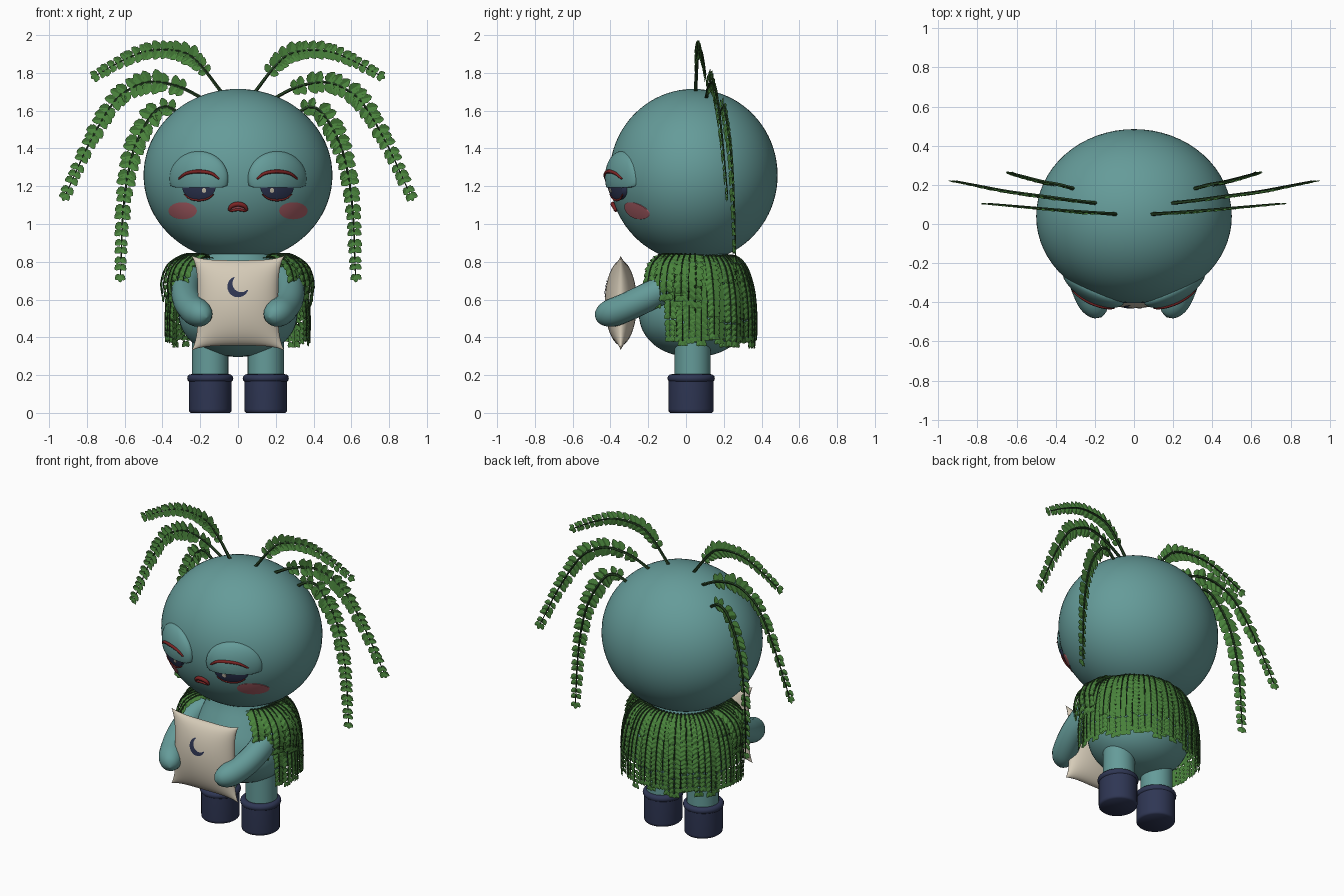
import bpy, bmesh, math, random
from mathutils import Vector as V

if "Cube" in bpy.data.objects:
    bpy.data.objects.remove(bpy.data.objects["Cube"])

random.seed(4)
sin, cos, pi = math.sin, math.cos, math.pi


def material(name, *rgb):
    m = bpy.data.materials.new(name)
    m.diffuse_color = (*rgb, 1)
    m.use_nodes = True
    m.node_tree.nodes["Principled BSDF"].inputs["Base Color"].default_value = m.diffuse_color
    return m


TEAL = material("teal skin", .13, .33, .32)
NAVY = material("navy", .028, .037, .088)
CREAM = material("cream cloth", .67, .60, .48)
LEAF = material("leaf green", .068, .23, .045)
STEM = material("dark stem green", .018, .05, .016)
PINK = material("blush pink", .42, .12, .14)
RED = material("dark red", .20, .018, .018)


def finish(name, bm, mats, smooth=True, fix=True):
    if fix:
        bmesh.ops.recalc_face_normals(bm, faces=bm.faces)
    me = bpy.data.meshes.new(name)
    bm.to_mesh(me)
    bm.free()
    for m in mats:
        me.materials.append(m)
    ob = bpy.data.objects.new(name, me)
    bpy.context.collection.objects.link(ob)
    if smooth:
        bpy.ops.object.select_all(action='DESELECT')
        ob.select_set(True)
        bpy.context.view_layer.objects.active = ob
        bpy.ops.object.shade_smooth_by_angle(angle=math.radians(50))
    return ob


def spline(pts, n):
    """Catmull-Rom curve through pts, resampled to n evenly spaced points."""
    p = [V(q) for q in pts]
    p = [2 * p[0] - p[1]] + p + [2 * p[-1] - p[-2]]
    d = []
    for a, b, c, e in zip(p, p[1:], p[2:], p[3:]):
        for k in range(20):
            t = k / 20
            d.append(.5 * (2 * b + (c - a) * t + (2 * a - 5 * b + 4 * c - e) * t * t
                           + (3 * b - a - 3 * c + e) * t ** 3))
    d.append(p[-2])
    acc = [0]
    for a, b in zip(d, d[1:]):
        acc.append(acc[-1] + (b - a).length)
    out, j = [], 0
    for i in range(n):
        s = acc[-1] * i / (n - 1)
        while j < len(d) - 2 and acc[j + 1] < s:
            j += 1
        out.append(d[j].lerp(d[j + 1], min(1, (s - acc[j]) / (acc[j + 1] - acc[j]))))
    return out


def tangent(path, i):
    return (path[min(i + 1, len(path) - 1)] - path[max(i - 1, 0)]).normalized()


def tube(bm, path, radii, ref, sides=12, mat=0):
    rings = []
    for i, (p, r) in enumerate(zip(path, radii)):
        t = tangent(path, i)
        a = t.cross(V(ref)).normalized()
        b = t.cross(a)
        rings.append([bm.verts.new(p + r * (a * cos(2 * pi * k / sides) + b * sin(2 * pi * k / sides)))
                      for k in range(sides)])
    for A, B in zip(rings, rings[1:]):
        for k in range(sides):
            m = (k + 1) % sides
            bm.faces.new((A[k], A[m], B[m], B[k])).material_index = mat
    for r in (rings[0], rings[-1]):
        bm.faces.new(r).material_index = mat


def lathe(name, mat, profile, at, sy=1, n=48):
    bm = bmesh.new()
    rings = [[bm.verts.new((at[0] + r * cos(2 * pi * k / n), at[1] + sy * r * sin(2 * pi * k / n), z))
              for k in range(n)] for r, z in profile]
    for A, B in zip(rings, rings[1:]):
        for k in range(n):
            bm.faces.new((A[k], A[(k + 1) % n], B[(k + 1) % n], B[k]))
    bm.faces.new(rings[0])
    bm.faces.new(rings[-1])
    return finish(name, bm, [mat])


# Head and pear-shaped body
HC, HR = V((0, .04, 1.258)), V((.5, .445, .457))
bm = bmesh.new()
bmesh.ops.create_uvsphere(bm, u_segments=64, v_segments=40, radius=1)
for v in bm.verts:
    v.co = HC + V((v.co.x * HR.x, v.co.y * HR.y, v.co.z * HR.z))
finish("head", bm, [TEAL])
body = spline([(.004, 0, .295), (.12, 0, .31), (.22, 0, .355), (.29, 0, .43), (.315, 0, .52),
               (.30, 0, .62), (.255, 0, .72), (.205, 0, .82), (.18, 0, .9)], 28)
lathe("body", TEAL, [(p.x, p.z) for p in body], (0, .04), .92)

# Legs, boots, boot cuffs and arms
for s, side in ((-1, "left"), (1, "right")):
    lathe(side + "_leg", TEAL, [(.096, .1), (.096, .45)], (s * .147, .035), n=32)
    lathe(side + "_boot", NAVY, [(.104, 0), (.112, .008), (.113, .02), (.113, .17)], (s * .147, .027), 1.06, 32)
    lathe(side + "_boot_cuff", NAVY, [(.1 + .022 * cos(a * pi / 6), .183 + .022 * sin(a * pi / 6))
                                      for a in range(-5, 6)], (s * .147, .027), 1.03, 32)
    bm = bmesh.new()
    n = 41
    path = spline([(s * .23, .05, .73), (s * .272, -.08, .675), (s * .272, -.22, .605),
                   (s * .235, -.35, .545), (s * .165, -.475, .505)], n)
    radii = [.076 * math.sqrt(max(.002, 1 - max(0, (i - 32) / 8, (5 - i) / 5) ** 2)) for i in range(n)]
    tube(bm, path, radii, (1, 0, 0), 20)
    finish(side + "_arm", bm, [TEAL])


# Pillow with pinched edges, and a crescent lying on its front
def puff(u, v):
    return .085 * (max(0, 1 - u * u) * max(0, 1 - v * v)) ** .55


def pillow_point(u, v, sign, lift=0):
    return V((u * (.213 + .032 * v ** 4), -.345 + sign * (puff(u, v) + lift), .582 + v * (.226 + .024 * u ** 4)))


bm = bmesh.new()
G = 24
ease = [sin(pi / 2 * (2 * i / G - 1)) for i in range(G + 1)]
for sign in (-1, 1):
    g = [[bm.verts.new(pillow_point(u, v, sign)) for u in ease] for v in ease]
    for j in range(G):
        for i in range(G):
            bm.faces.new((g[j][i], g[j][i + 1], g[j + 1][i + 1], g[j + 1][i]))
bmesh.ops.remove_doubles(bm, verts=bm.verts, dist=.0005)
finish("pillow", bm, [CREAM])

bm = bmesh.new()
rows = []
for k in range(25):
    t = k / 24
    a = math.radians(110 + 230 * t)
    outer = V((.056 * cos(a), .056 * sin(a)))
    horn = [V((.056 * cos(math.radians(d)), .056 * sin(math.radians(d)))) for d in (110, 340)]
    b = math.radians(128 + 194 * t)
    inner = V((.017 + .046 * cos(b), .017 + .046 * sin(b)))
    inner = horn[0] if k == 0 else horn[1] if k == 24 else inner
    rows.append([bm.verts.new(pillow_point(q.x / .213, (q.y + .668 - .582) / .226, -1, .004))
                 for q in (outer, outer.lerp(inner, .5), inner)])
for A, B in zip(rows, rows[1:]):
    for k in (0, 1):
        bm.faces.new((A[k], B[k], B[k + 1], A[k + 1]))
bmesh.ops.remove_doubles(bm, verts=bm.verts, dist=.0002)
finish("pillow_crescent", bm, [NAVY], fix=False)


# Face: patches and tubes laid on the front of the head
def head_y(x, z):
    return HC.y - HR.y * math.sqrt(max(0, 1 - (x / HR.x) ** 2 - ((z - HC.z) / HR.z) ** 2))


def lid(x, z):
    return .045 * math.sqrt(max(0, 1 - ((abs(x) - .207) / .155) ** 2 - ((z - 1.24) / .145) ** 2))


def patch(name, mat, cx, cz, rx, rz, height, low=9, high=9, rings=8, n=48):
    """Ellipse cut flat below (low) and above (high) its centre, with a skirt into the head."""
    bm = bmesh.new()
    loops = []
    for k in range(rings + 2):
        loop = []
        for j in range(n):
            a = 2 * pi * j / n
            dz = rz * sin(a)
            f = min(1, (high if dz > 0 else low) / max(abs(dz), 1e-6))
            f *= max(.01, sin(pi / 2 * min(1, k / rings)))
            x, z = cx + rx * cos(a) * f, cz + dz * f
            loop.append(bm.verts.new((x, head_y(x, z) - (height(x, z) if k <= rings else -.01), z)))
        loops.append(loop)
    for A, B in zip(loops, loops[1:]):
        for j in range(n):
            m = (j + 1) % n
            bm.faces.new((A[j], B[j], B[m], A[m]))
    bm.faces.new(loops[0])
    finish(name, bm, [mat], fix=False)


def line(name, pts, r, height):
    bm = bmesh.new()
    path = [V((p.x, head_y(p.x, p.z) - height(p.x, p.z), p.z)) for p in spline(pts, 25)]
    tube(bm, path, [r * (.35 + .65 * sin(pi * i / 24) ** .5) for i in range(25)], (0, 1, 0), 8)
    finish(name, bm, [RED])


for s, side in ((-1, "left"), (1, "right")):
    c = s * .207
    patch(side + "_eyelid", TEAL, c, 1.24, .155, .145, lid, low=.047)
    patch(side + "_eye", NAVY, c, 1.195, .088, .066, lambda x, z: lid(x, z) * .8, high=.004)
    patch(side + "_eye_glint", CREAM, s * .18, 1.178, .012, .013, lambda x, z: lid(x, z) * .8 + .004, n=16)
    patch(side + "_cheek", PINK, s * .293, 1.07, .075, .045, lambda x, z: .005)
    line(side + "_upper_lid_line", [(c - .108, 0, 1.238), (c - .065, 0, 1.268), (c, 0, 1.278),
                                    (c + .065, 0, 1.268), (c + .108, 0, 1.238)], .010, lid)
    line(side + "_lower_lid_line", [(c - .08, 0, 1.158), (c - .045, 0, 1.134), (c, 0, 1.126),
                                    (c + .045, 0, 1.134), (c + .08, 0, 1.158)], .006, lambda x, z: lid(x, z) * .8)
patch("mouth", PINK, 0, 1.083, .034, .014, lambda x, z: .008, n=24)
line("upper_lip", [(-.048, 0, 1.07), (-.035, 0, 1.094), (0, 0, 1.105), (.035, 0, 1.094), (.048, 0, 1.07)],
     .013, lambda x, z: .008)
line("lower_lip", [(-.045, 0, 1.067), (0, 0, 1.076), (.045, 0, 1.067)], .008, lambda x, z: .008)


# Fern fronds: a dark stem with pairs of notched leaflets
EDGE = [(.08, .28), (.30, .50), (.36, .43), (.58, .47), (.64, .38), (.85, .24)]


def leaflet(bm, base, d, n, length, width):
    w = n.cross(d).normalized()
    mid = [bm.verts.new(base), bm.verts.new(base + d * length)]
    for s in (-1, 1):
        edge = [bm.verts.new(base + d * length * u + w * s * v * width - n * v * width * .3) for u, v in EDGE]
        bm.faces.new([mid[0]] + edge + [mid[1]] if s < 0 else [mid[1]] + edge[::-1] + [mid[0]])


def frond(bm, pts, pairs, length, width, stem, bare=0, normal=None, side=None, taper=.5):
    path = spline(pts, 60)
    ref = side if side else normal
    tube(bm, path, [stem * (1 - .7 * i / 59) for i in range(60)], ref, 5, 1)
    for k in range(pairs):
        t = bare + (1 - bare) * k / (pairs - 1)
        i = round(t * 59)
        T = tangent(path, i)
        S = side if side else normal.cross(T).normalized()
        N = S.cross(T).normalized()
        size = (1 - taper * t) * min(1, .65 + 2.5 * (t - bare)) * random.uniform(.92, 1.06)
        a = math.radians(70 - 22 * t + random.uniform(-5, 5))
        for s in (-1, 1):
            d = (T * cos(a) + S * s * sin(a) - N * .12).normalized()
            leaflet(bm, path[i], d, N, length * size, width * size)
    leaflet(bm, path[-1], tangent(path, 59), N, length * .5, width * .5)


HEAD_FRONDS = {
    "upper": ([(.09, .05, 1.70), (.19, .057, 1.83), (.27, .063, 1.90), (.38, .072, 1.922), (.5, .083, 1.91),
               (.63, .095, 1.855), (.745, .105, 1.79)], 19, .078, .068, .17),
    "middle": ([(.18, .105, 1.66), (.31, .12, 1.725), (.45, .14, 1.752), (.56, .155, 1.72), (.66, .17, 1.64),
                (.785, .195, 1.43), (.91, .22, 1.16)], 23, .084, .070, .12),
    "lower": ([(.29, .175, 1.57), (.38, .2, 1.62), (.46, .215, 1.57), (.555, .24, 1.38), (.605, .255, 1.1),
               (.622, .265, .73)], 23, .080, .068, .06)}
for label, (pts, pairs, ln, wd, bare) in HEAD_FRONDS.items():
    for s, side in ((-1, "left"), (1, "right")):
        bm = bmesh.new()
        run = V(pts[-1]) - V(pts[0])
        frond(bm, [(s * x, y, z) for x, y, z in pts], pairs, ln, wd, .010, bare,
              normal=V((s * run.y, -run.x, 0)).normalized())
        finish(f"{side}_{label}_head_frond", bm, [LEAF, STEM], smooth=False, fix=False)


# Leaf cape: hanging fronds round the back and sides, short ones over the shoulders
def cape_frond(bm, deg, profile, pairs, size):
    a = math.radians(deg)
    pts = [(r * sin(a), .04 + .86 * r * cos(a), z) for r, z in profile]
    frond(bm, pts, pairs, size, size * .85, .006, .04, side=V((cos(a), -sin(a), 0)), taper=.3)


bm = bmesh.new()
for k in range(39):
    deg = -112 + 224 * k / 38
    j, end = random.uniform(-.012, .012), random.uniform(.365, .415)
    cape_frond(bm, deg, [(.17, .81), (.25, .832), (.325, .77 + j), (.365 + j, .66), (.383 + j, .52),
                         (.383 + j, end)], 19, .056)
finish("leaf_cape", bm, [LEAF, STEM], smooth=False, fix=False)
bm = bmesh.new()
for s in (-1, 1):
    for k in range(8):
        j = random.uniform(-.01, .015)
        cape_frond(bm, s * (88 + 6.5 * k), [(.19, .815), (.27, .842), (.36 + j, .79), (.40 + j, .70),
                                            (.395 + j, .60 + 2 * j)], 11, .062)
finish("shoulder_leaves", bm, [LEAF, STEM], smooth=False, fix=False)
